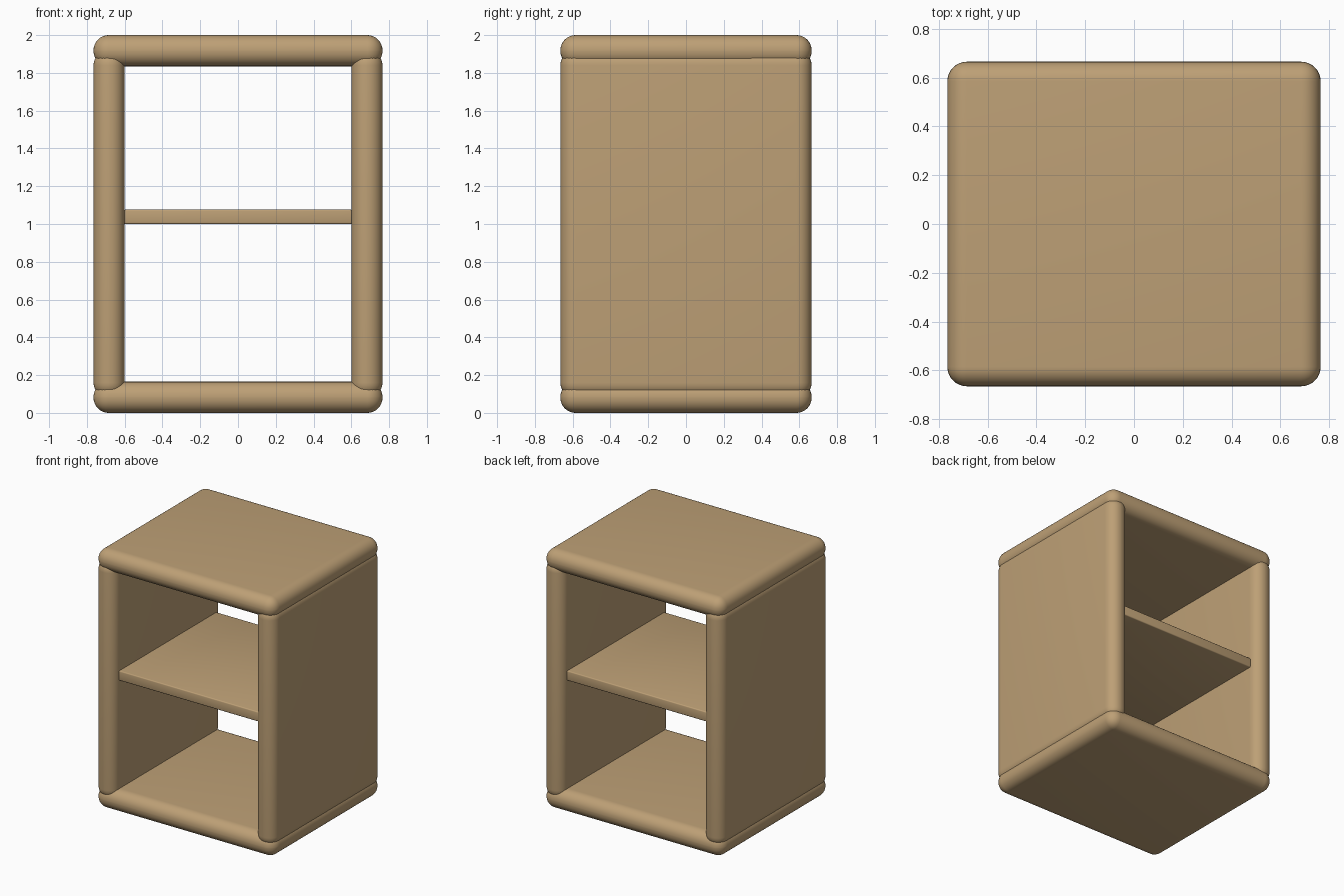
import bpy
import math

cube = bpy.data.objects.get("Cube")
if cube:
    bpy.data.objects.remove(cube, do_unlink=True)

# Single warm wood colour
wood = bpy.data.materials.new("tan_wood")
wood.use_nodes = True
colour = (0.51, 0.35, 0.18, 1.0)
wood.diffuse_color = colour
wood.node_tree.nodes["Principled BSDF"].inputs["Base Color"].default_value = colour


def board(name, centre, size, radius, segments):
    """Box with rounded edges."""
    bpy.ops.mesh.primitive_cube_add(size=1, location=centre)
    obj = bpy.context.object
    obj.name = name
    obj.scale = size
    bpy.ops.object.transform_apply(location=False, rotation=False, scale=True)
    obj.data.materials.append(wood)
    bevel = obj.modifiers.new("rounded_edges", 'BEVEL')
    bevel.width = radius
    bevel.segments = segments
    bevel.limit_method = 'NONE'
    bpy.ops.object.modifier_apply(modifier=bevel.name)
    bpy.ops.object.shade_smooth_by_angle(angle=math.radians(35))
    return obj


WIDTH, DEPTH, HEIGHT = 1.53, 1.33, 2.0
THICK, RADIUS = 0.165, 0.08

# Top and bottom panels
for name, z in (("bottom_panel", THICK / 2), ("top_panel", HEIGHT - THICK / 2)):
    board(name, (0, 0, z), (WIDTH, DEPTH, THICK), RADIUS, 8)

# Side panels, ends sunk into the top and bottom
for name, side in (("left_side_panel", 1), ("right_side_panel", -1)):
    board(name, (side * (WIDTH - THICK) / 2, 0, HEIGHT / 2),
          (THICK, DEPTH, 1.84), RADIUS, 8)

# Thin middle shelf
board("shelf", (0, 0, 1.038), (1.208, 1.19, 0.076), 0.008, 3)
